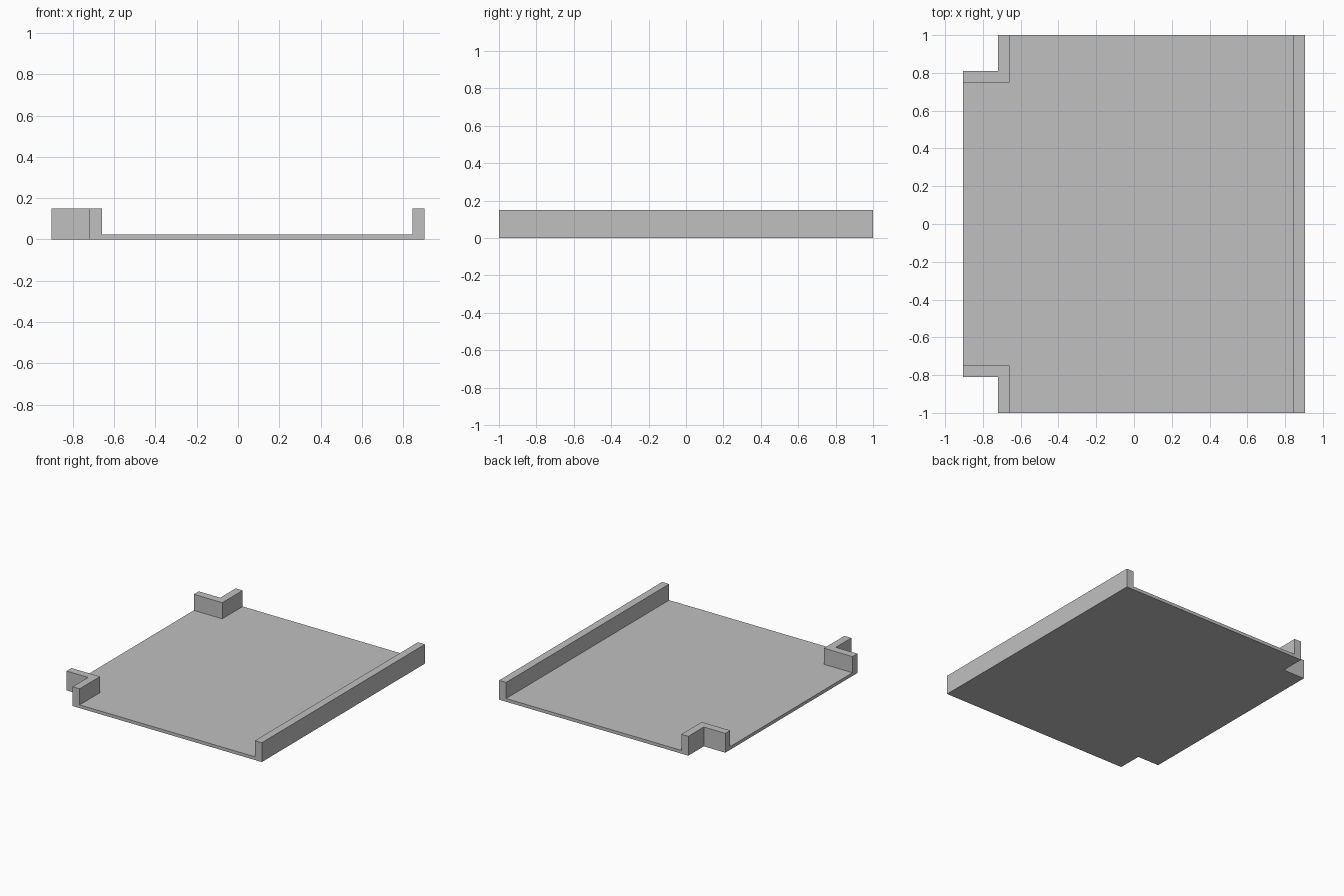
import bpy, bmesh

if "Cube" in bpy.data.objects:
    bpy.data.objects.remove(bpy.data.objects["Cube"])

# Main dimensions
X, Y = 0.905, 1.0          # half width and half depth
T = 0.06                   # wall thickness
FLOOR_H, WALL_H = 0.025, 0.15
NX, NY = -0.72, 0.81       # inner corner of the corner notches

grey = bpy.data.materials.new("light grey")
grey.diffuse_color = (0.53, 0.53, 0.53, 1)
grey.use_nodes = True
grey.node_tree.nodes["Principled BSDF"].inputs["Base Color"].default_value = grey.diffuse_color


def prism(name, outline, height):
    """Extrude a flat outline upward from the ground."""
    bm = bmesh.new()
    face = bm.faces.new([bm.verts.new((x, y, 0)) for x, y in outline])
    out = bmesh.ops.extrude_face_region(bm, geom=[face], use_keep_orig=True)
    top = [v for v in out["geom"] if isinstance(v, bmesh.types.BMVert)]
    bmesh.ops.translate(bm, verts=top, vec=(0, 0, height))
    bmesh.ops.recalc_face_normals(bm, faces=bm.faces)
    mesh = bpy.data.meshes.new(name)
    bm.to_mesh(mesh)
    bm.free()
    mesh.materials.append(grey)
    obj = bpy.data.objects.new(name, mesh)
    bpy.context.collection.objects.link(obj)
    return obj


ix, iy = NX + T, NY - T    # inner edges of the corner walls

# Thin tray floor between the walls
prism("tray_floor", [(ix, -Y), (X - T, -Y), (X - T, Y), (ix, Y),
                     (ix, iy), (-X, iy), (-X, -iy), (ix, -iy)], FLOOR_H)

# Full-length rail on the right side
prism("side_rail", [(X - T, -Y), (X, -Y), (X, Y), (X - T, Y)], WALL_H)

# L-shaped walls around the two notched corners
for name, s in (("front_corner_wall", -1), ("back_corner_wall", 1)):
    prism(name, [(ix, s * Y), (ix, s * iy), (-X, s * iy),
                 (-X, s * NY), (NX, s * NY), (NX, s * Y)], WALL_H)
